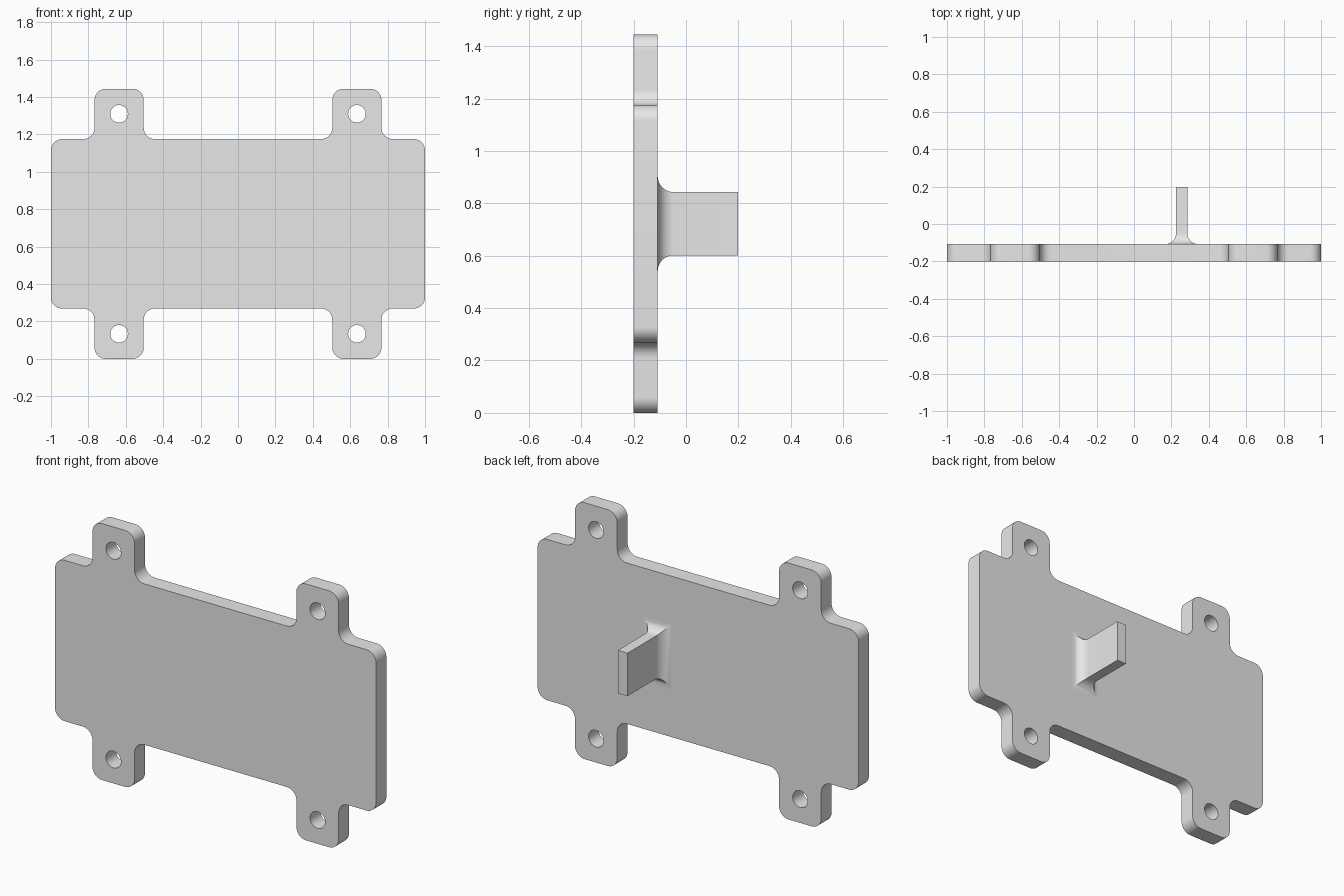
import bpy
import bmesh
import math
from mathutils import Vector

if "Cube" in bpy.data.objects:
    bpy.data.objects.remove(bpy.data.objects["Cube"], do_unlink=True)

MID_Z = 0.722            # centre height of the plate
FRONT, BACK, TIP = -0.2, -0.108, 0.199
FILLET = 0.06
STEPS = 10

grey = bpy.data.materials.new("plain grey")
grey.use_nodes = True
grey.diffuse_color = (0.8, 0.8, 0.8, 1)
grey.node_tree.nodes["Principled BSDF"].inputs["Base Color"].default_value = (0.8, 0.8, 0.8, 1)


def finish(bm, name):
    bmesh.ops.recalc_face_normals(bm, faces=bm.faces[:])
    mesh = bpy.data.meshes.new(name)
    bm.to_mesh(mesh)
    bm.free()
    mesh.materials.append(grey)
    obj = bpy.data.objects.new(name, mesh)
    bpy.context.collection.objects.link(obj)
    bpy.ops.object.select_all(action="DESELECT")
    obj.select_set(True)
    bpy.context.view_layer.objects.active = obj
    bpy.ops.object.shade_smooth_by_angle(angle=math.radians(30))
    return obj


def rounded(points, r):
    """Replace every right-angle corner with an arc."""
    out = []
    for i, p in enumerate(points):
        to_prev = (points[i - 1] - p).normalized()
        to_next = (points[(i + 1) % len(points)] - p).normalized()
        centre = p + r * (to_prev + to_next)
        for k in range(STEPS + 1):
            a = math.pi / 2 * k / STEPS
            out.append(centre - r * (to_next * math.cos(a) + to_prev * math.sin(a)))
    return out


def add_loop(bm, points):
    verts = [bm.verts.new((p.x, FRONT, p.y + MID_Z)) for p in points]
    return [bm.edges.new((v, verts[i - 1])) for i, v in enumerate(verts)]


# Mounting plate: one quarter of the outline, mirrored both ways
quarter = [(1, 0.453), (0.767, 0.453), (0.767, 0.722), (0.504, 0.722), (0.504, 0.453)]
outline = []
for sx, sz in ((1, 1), (-1, 1), (-1, -1), (1, -1)):
    part = [Vector((x * sx, z * sz)) for x, z in quarter]
    outline += part if sx == sz else part[::-1]

bm = bmesh.new()
edges = add_loop(bm, rounded(outline, FILLET))
# Screw hole in each tab
for sx in (-1, 1):
    for sz in (-1, 1):
        circle = [Vector((sx * 0.636 + 0.047 * math.cos(a), sz * 0.588 + 0.047 * math.sin(a)))
                  for a in (math.tau * k / 32 for k in range(32))]
        edges += add_loop(bm, circle)
bmesh.ops.triangle_fill(bm, edges=edges, use_beauty=True, normal=(0, -1, 0))
extruded = bmesh.ops.extrude_face_region(bm, geom=bm.faces[:], use_keep_orig=True)["geom"]
bmesh.ops.translate(bm, vec=(0, BACK - FRONT, 0),
                    verts=[g for g in extruded if isinstance(g, bmesh.types.BMVert)])
finish(bm, "mounting_plate")

# Rear fin: rectangular rings that flare into the plate
levels = [(BACK - 0.02, FILLET)]
for k in range(STEPS + 1):
    a = math.pi / 2 * k / STEPS
    levels.append((BACK + FILLET * (1 - math.cos(a)), FILLET * (1 - math.sin(a))))
levels.append((TIP, 0))

bm = bmesh.new()
rings = []
for y, grow in levels:
    hx, hz = 0.03 + grow, 0.121 + grow
    rings.append([bm.verts.new((0.255 + sx * hx, y, MID_Z + sz * hz))
                  for sx, sz in ((-1, -1), (1, -1), (1, 1), (-1, 1))])
for low, high in zip(rings, rings[1:]):
    for i in range(4):
        bm.faces.new((low[i - 1], low[i], high[i], high[i - 1]))
bm.faces.new(rings[0])
bm.faces.new(rings[-1])
finish(bm, "rear_fin")
